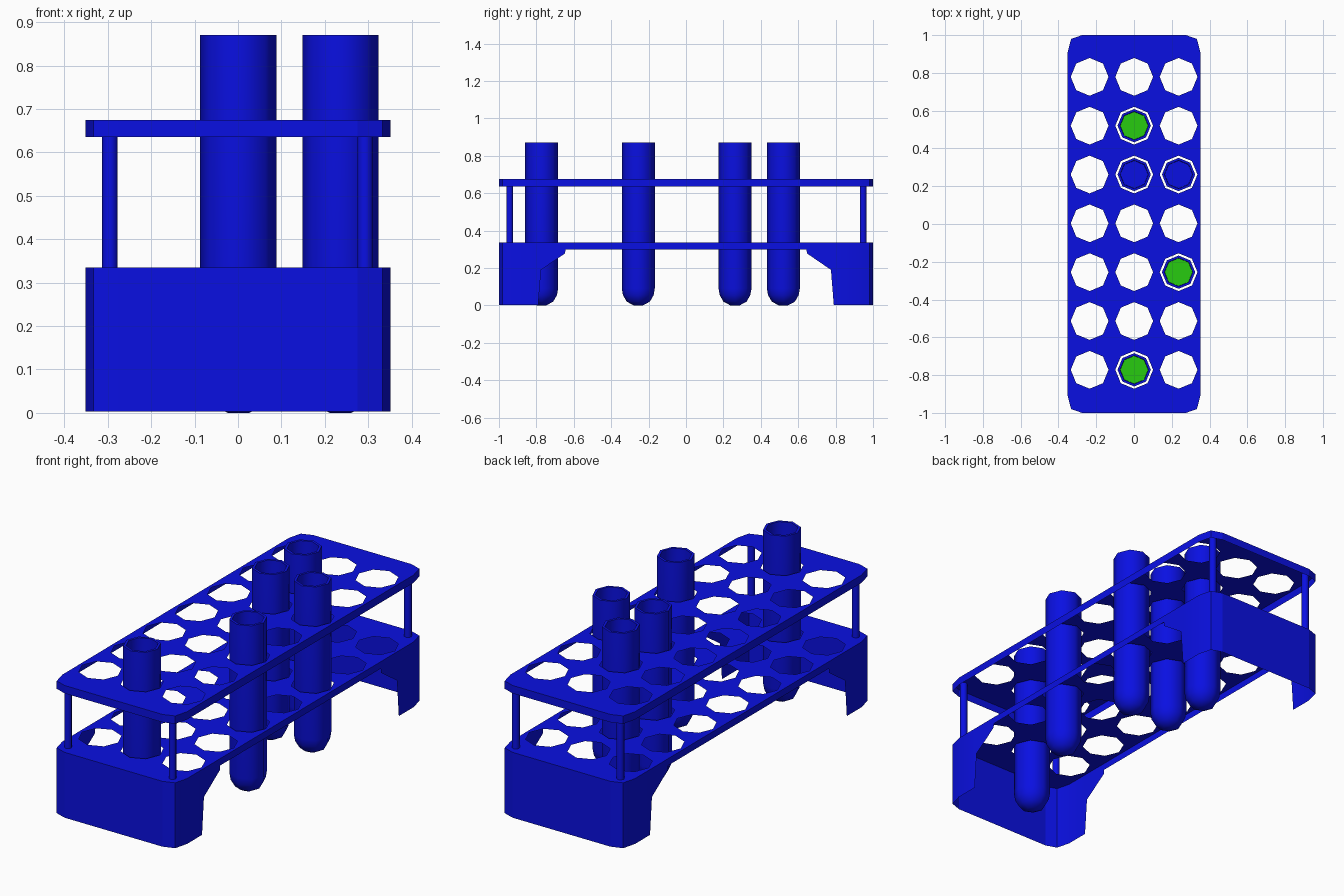
import bpy, bmesh
from math import sin, cos, pi, radians

if "Cube" in bpy.data.objects:
    bpy.data.objects.remove(bpy.data.objects["Cube"])

def material(name, color):
    m = bpy.data.materials.new(name)
    m.diffuse_color = color
    m.use_nodes = True
    m.node_tree.nodes["Principled BSDF"].inputs["Base Color"].default_value = m.diffuse_color
    return m

BLUE = material("blue_plastic", (0.003, 0.005, 0.76, 1))
GREEN = material("green_liquid", (0.02, 0.6, 0.005, 1))
COLS = (-0.235, 0.001, 0.236)
ROWS = [0.779 - 0.2585 * i for i in range(7)]
CORNER = [(0.351, 0.91), (0.333, 0.98), (0.275, 1.0)]

def select(ob):
    bpy.ops.object.select_all(action='DESELECT')
    ob.select_set(True)
    bpy.context.view_layer.objects.active = ob

def mesh_object(name, bm, mat, angle):
    me = bpy.data.meshes.new(name)
    bm.to_mesh(me)
    bm.free()
    me.materials.append(mat)
    ob = bpy.data.objects.new(name, me)
    bpy.context.collection.objects.link(ob)
    select(ob)
    bpy.ops.object.shade_smooth_by_angle(angle=radians(angle))
    return ob

def octagon(r, cx=0, cy=0):
    return [(cx + r * cos(i * pi / 4), cy + r * sin(i * pi / 4)) for i in range(8)]

# Mirror a quarter outline of (x, y, ...) points into a closed loop
def full_loop(quarter):
    back = quarter + [(-p[0], *p[1:]) for p in reversed(quarter)]
    return back + [(p[0], -p[1], *p[2:]) for p in reversed(back)]

# Perforated sheet: filled outline curve with octagonal holes
def sheet(name, z):
    cu = bpy.data.curves.new(name, 'CURVE')
    cu.dimensions, cu.fill_mode = '2D', 'BOTH'
    for loop in [full_loop(CORNER)] + [octagon(0.1, x, y) for x in COLS for y in ROWS]:
        sp = cu.splines.new('POLY')
        sp.points.add(len(loop) - 1)
        for p, (x, y) in zip(sp.points, loop):
            p.co = (x, y, 0, 1)
        sp.use_cyclic_u = True
    ob = bpy.data.objects.new(name, cu)
    ob.location.z = z
    bpy.context.collection.objects.link(ob)
    select(ob)
    bpy.ops.object.convert(target='MESH')
    ob = bpy.context.object
    ob.data.materials.clear()
    ob.data.materials.append(BLUE)

# Thin wall hanging from a sheet's rim, with a lower edge height per point
def skirt(name, quarter, top):
    bm = bmesh.new()
    cols = [(bm.verts.new((x, y, z)), bm.verts.new((x, y, top)))
            for x, y, z in full_loop(quarter)]
    for a, b in zip(cols, cols[1:] + cols[:1]):
        bm.faces.new((a[0], b[0], b[1], a[1]))
    mesh_object(name, bm, BLUE, 15)

# Closed lathe of (radius, z) points, eight sided
def lathe(name, profile, x, y, mat):
    bm = bmesh.new()
    rings = [[bm.verts.new((px, py, z)) for px, py in octagon(r, x, y)] for r, z in profile]
    for a, b in zip(rings, rings[1:]):
        for i in range(8):
            j = (i + 1) % 8
            bm.faces.new((a[i], a[j], b[j], b[i]))
    bm.faces.new(rings[0][::-1])
    bm.faces.new(rings[-1])
    mesh_object(name, bm, mat, 50)

# Rack: two open-bottomed trays, the lower one with cut-away end legs
sheet("top_plate", 0.675)
skirt("top_rim", [(x, y, 0.635) for x, y in CORNER], 0.675)
sheet("lower_plate", 0.335)
WING = [(0.351, 0.645, 0.3), (0.351, 0.646, 0.278), (0.351, 0.775, 0.19), (0.351, 0.79, 0.003)]
skirt("legs", WING + [(x, y, 0.003) for x, y in CORNER], 0.335)

# Corner posts
for x in (-0.295, 0.293):
    for y in (-0.943, 0.947):
        lathe("post", [(0.018, 0.335), (0.018, 0.675)], x, y, BLUE)

# Hollow test tubes with green or blue liquid
TUBE = [(0.025, 0), (0.062, 0.02), (0.082, 0.055), (0.088, 0.09), (0.088, 0.87),
        (0.075, 0.87), (0.075, 0.09), (0.055, 0.035), (0.03, 0.02)]
LIQUID = [(0.029, 0.021), (0.054, 0.036), (0.074, 0.09), (0.074, 0.45)]
for col, row, mat in [(1, 1, GREEN), (1, 2, BLUE), (2, 2, BLUE), (2, 4, GREEN), (1, 6, GREEN)]:
    lathe("test_tube", TUBE, COLS[col], ROWS[row], BLUE)
    lathe("liquid", LIQUID, COLS[col], ROWS[row], mat)
